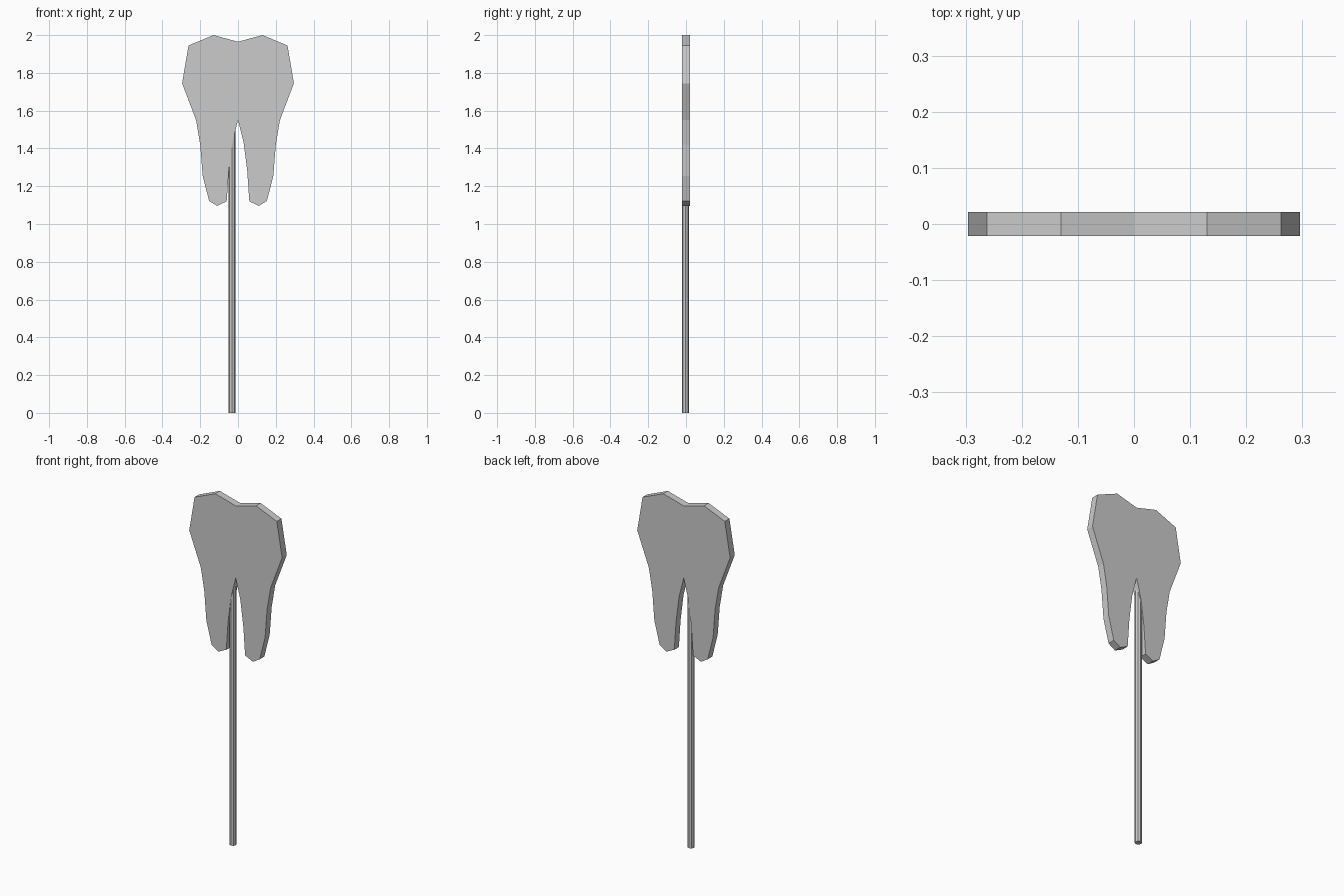
import bpy, bmesh
from math import pi

if "Cube" in bpy.data.objects:
    bpy.data.objects.remove(bpy.data.objects["Cube"])

def make_object(name, bm):
    bmesh.ops.recalc_face_normals(bm, faces=bm.faces)
    mesh = bpy.data.meshes.new(name)
    bm.to_mesh(mesh)
    bm.free()
    obj = bpy.data.objects.new(name, mesh)
    bpy.context.collection.objects.link(obj)
    return obj

# Tooth-shaped board: right half of the outline, mirrored, then extruded
HALF_DEPTH = 0.021
right = [(0, 1.965), (0.13, 2.0), (0.262, 1.945), (0.296, 1.745), (0.222, 1.55),
         (0.2, 1.42), (0.187, 1.255), (0.153, 1.122), (0.11, 1.096), (0.06, 1.12),
         (0.049, 1.28), (0.03, 1.43), (0, 1.55)]
outline = right + [(-x, z) for x, z in right[-2:0:-1]]
bm = bmesh.new()
face = bm.faces.new([bm.verts.new((x, -HALF_DEPTH, z)) for x, z in outline])
ext = bmesh.ops.extrude_face_region(bm, geom=[face])
bmesh.ops.translate(bm, vec=(0, 2 * HALF_DEPTH, 0),
                    verts=[g for g in ext["geom"] if isinstance(g, bmesh.types.BMVert)])
make_object("tooth_board", bm)

# Thin eight-sided stick, its top buried in the board
STICK_HEIGHT, STICK_RADIUS = 1.53, 0.0187
bm = bmesh.new()
bmesh.ops.create_cone(bm, cap_ends=True, segments=8, radius1=STICK_RADIUS,
                      radius2=STICK_RADIUS, depth=STICK_HEIGHT)
bmesh.ops.translate(bm, verts=bm.verts, vec=(-0.031, -0.002, STICK_HEIGHT / 2))
make_object("stick", bm)
